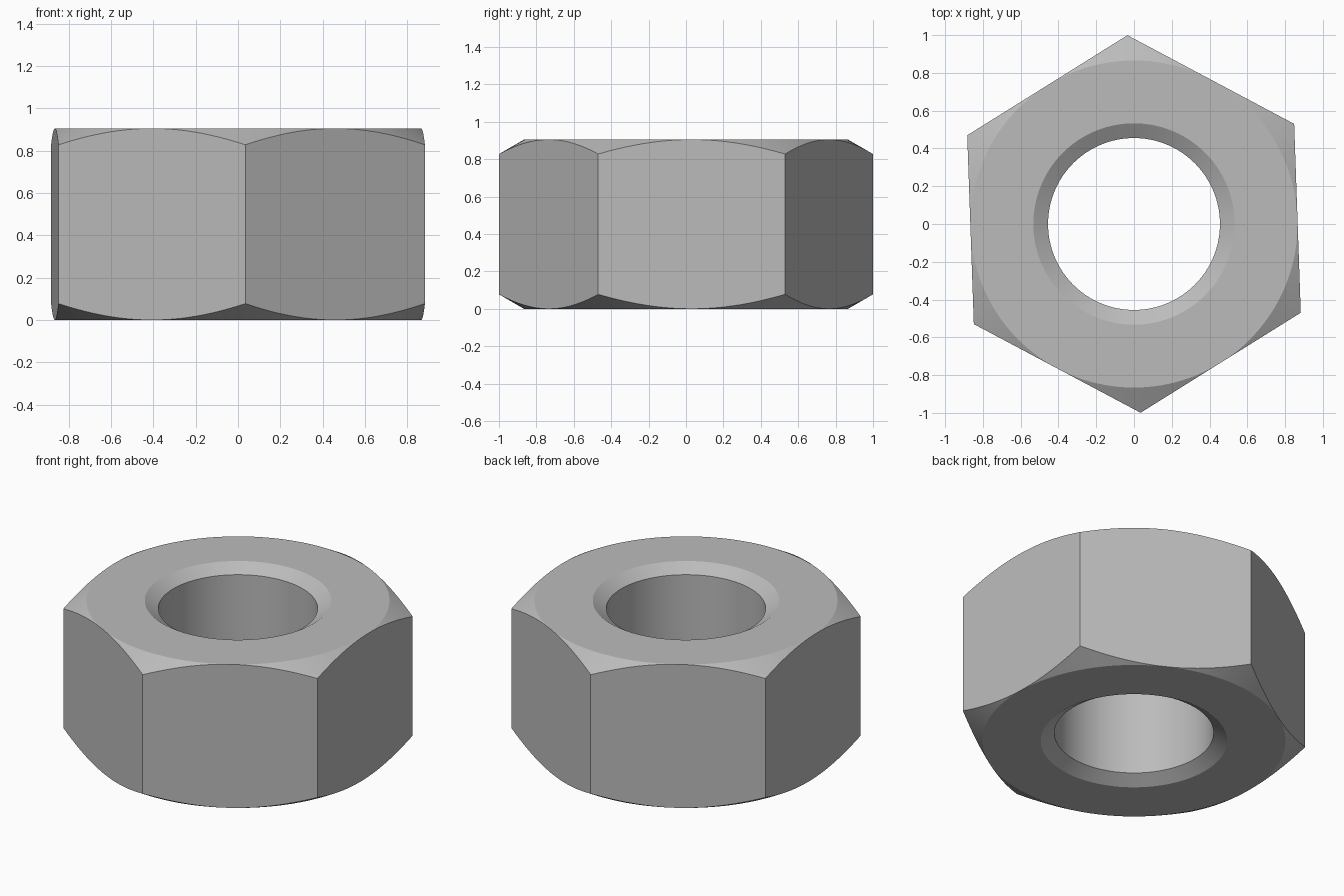
import bpy
import bmesh
import math

cube = bpy.data.objects.get("Cube")
if cube:
    bpy.data.objects.remove(cube, do_unlink=True)

HEIGHT = 0.905
CORNER = 1.0                                   # corner radius of the hexagon
FLAT = CORNER * math.cos(math.pi / 6)          # across-flats radius
BORE, SINK, SINK_DEPTH = 0.455, 0.533, 0.05
SEGMENTS = 144
TURN = math.radians(92)                        # direction of the first corner


def hex_radius(angle):
    """Distance from the axis to the hexagon outline."""
    return FLAT / math.cos(angle % (math.pi / 3) - math.pi / 6)


def section(angle):
    """Closed radius/height section of the nut at one angle."""
    r = hex_radius(angle)
    drop = (r - FLAT) * math.tan(math.pi / 6)  # conical chamfer
    half = [(BORE, SINK_DEPTH), (SINK, 0), (FLAT, 0), (r, drop)]
    return half + [(rad, HEIGHT - z) for rad, z in reversed(half)]


# Steel
steel = bpy.data.materials.new("steel_grey")
steel.use_nodes = True
colour = (0.5, 0.5, 0.5, 1)
steel.diffuse_color = colour
steel.node_tree.nodes["Principled BSDF"].inputs["Base Color"].default_value = colour

# Nut body: sections swept around the axis
bm = bmesh.new()
rings = []
for i in range(SEGMENTS):
    a = math.tau * i / SEGMENTS
    c, s = math.cos(a + TURN), math.sin(a + TURN)
    rings.append([bm.verts.new((r * c, r * s, z)) for r, z in section(a)])
for i, ring in enumerate(rings):
    after = rings[(i + 1) % SEGMENTS]
    for j in range(len(ring)):
        k = (j + 1) % len(ring)
        bm.faces.new((ring[j], after[j], after[k], ring[k]))

# Close the chamfer where it vanishes at the middle of each side
bmesh.ops.remove_doubles(bm, verts=bm.verts, dist=0.0001)
bmesh.ops.recalc_face_normals(bm, faces=bm.faces)
mesh = bpy.data.meshes.new("hex_nut")
bm.to_mesh(mesh)
bm.free()
mesh.materials.append(steel)

nut = bpy.data.objects.new("hex_nut", mesh)
bpy.context.collection.objects.link(nut)
bpy.ops.object.select_all(action="DESELECT")
nut.select_set(True)
bpy.context.view_layer.objects.active = nut
bpy.ops.object.shade_smooth_by_angle(angle=math.radians(25))
